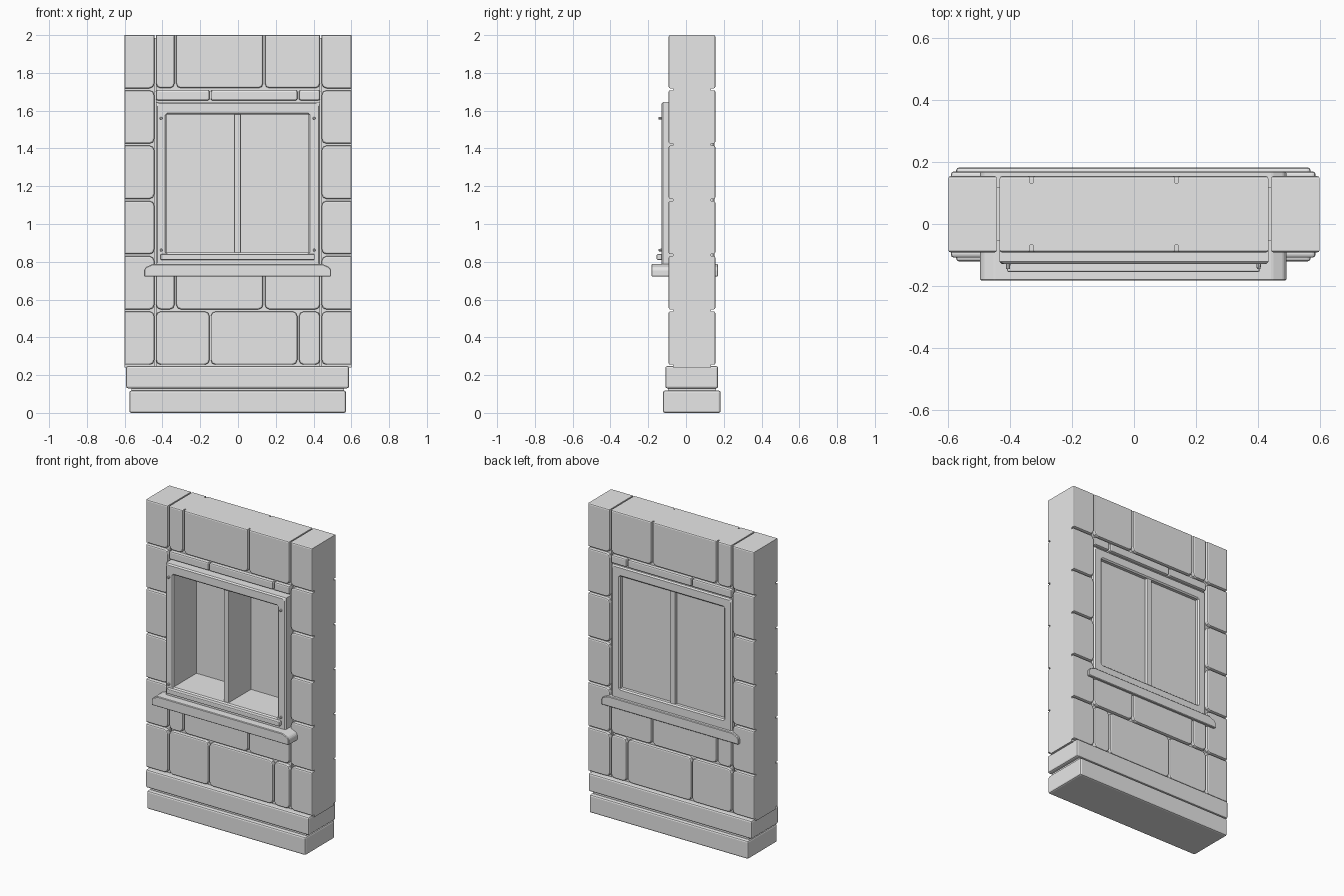
import bpy, bmesh, math
from mathutils import Matrix

cube = bpy.data.objects.get("Cube")
if cube:
    bpy.data.objects.remove(cube, do_unlink=True)

stone = bpy.data.materials.new("plain grey")
stone.use_nodes = True
GREY = (0.8, 0.8, 0.8, 1)
stone.diffuse_color = GREY
stone.node_tree.nodes["Principled BSDF"].inputs["Base Color"].default_value = GREY


def finish(bm, name):
    bmesh.ops.recalc_face_normals(bm, faces=bm.faces)
    mesh = bpy.data.meshes.new(name)
    bm.to_mesh(mesh)
    bm.free()
    mesh.materials.append(stone)
    obj = bpy.data.objects.new(name, mesh)
    bpy.context.collection.objects.link(obj)
    return obj


def box_mesh(x, y, z):
    bm = bmesh.new()
    bmesh.ops.create_cube(bm, size=1)
    for v in bm.verts:
        v.co = [lo + (c + 0.5) * (hi - lo) for c, (lo, hi) in zip(v.co, (x, y, z))]
    return bm


def box(name, x, y, z, bevel=0):
    bm = box_mesh(x, y, z)
    if bevel:
        bmesh.ops.bevel(bm, geom=bm.edges[:], offset=bevel, segments=2,
                        profile=0.5, affect='EDGES')
    return finish(bm, name)


def prism(name, points, y, bevel):
    """Extrude an x-z outline along y."""
    bm = bmesh.new()
    face = bm.faces.new([bm.verts.new((px, y[0], pz)) for px, pz in points])
    new = bmesh.ops.extrude_face_region(bm, geom=[face])["geom"]
    for v in new:
        if isinstance(v, bmesh.types.BMVert):
            v.co.y = y[1]
    bmesh.ops.bevel(bm, geom=bm.edges[:], offset=bevel, segments=1, affect='EDGES')
    return finish(bm, name)


HALF, TOP = 0.6, 2.0
CORE = (-0.068, 0.133)
FACE = (-0.092, 0.155)


def facing(name, x, z):
    """Raised stone on both wall faces, rounded except at the wall's own edges."""
    for side, word in enumerate(("front", "back")):
        out = FACE[side]
        bm = box_mesh(x, sorted((CORE[side], out)), z)
        radius = min(0.025, (z[1] - z[0]) * 0.15)
        corners = [e for e in bm.edges
                   if abs(e.verts[0].co.y - e.verts[1].co.y) > 0.01
                   and abs(e.verts[0].co.x) < HALF - 0.001
                   and e.verts[0].co.z < TOP - 0.001]
        if corners:
            bmesh.ops.bevel(bm, geom=corners, offset=radius, segments=2,
                            profile=0.5, affect='EDGES')
        rim = [e for e in bm.edges if all(abs(v.co.y - out) < 1e-4 for v in e.verts)]
        bmesh.ops.bevel(bm, geom=rim, offset=0.008, segments=2, profile=0.5,
                        affect='EDGES')
        finish(bm, f"{word}_{name}")


# Plinth courses with a recessed joint between and above them
box("lower_plinth", (-0.575, 0.571), (-0.121, 0.183), (0, 0.118), 0.01)
box("upper_plinth", (-0.592, 0.587), (-0.109, 0.17), (0.13, 0.248), 0.01)
box("plinth_core", (-0.565, 0.56), (-0.095, 0.158), (0.05, 0.2))

# Wall cores, split by the two upright joints
for s, word in ((-1, "right"), (1, "left")):
    box(f"{word}_pillar_core", sorted((s * 0.443, s * HALF)), CORE, (0.24, TOP))
    box(f"{word}_joint_fill", sorted((s * 0.4, s * 0.5)), (-0.055, 0.12), (0.24, 1.985))
box("wall_core_below_window", (-0.434, 0.434), CORE, (0.24, 0.82))
box("wall_core_above_window", (-0.434, 0.434), CORE, (1.61, TOP))

# Corner stones, six to a side
for row in range(6):
    z = (0.255 + row * 0.2927, 0.537 + row * 0.2926)
    for s, word in ((-1, "right"), (1, "left")):
        facing(f"{word}_corner_stone_{row + 1}", sorted((s * 0.443, s * HALF)), z)

# Wall stones in alternating bond
bond_a = ((-0.434, -0.151), (-0.144, 0.314), (0.323, 0.434))
bond_b = ((-0.434, -0.336), (-0.327, 0.133), (0.142, 0.434))
rows = ((bond_a, 0.255, 0.537), (bond_b, 0.548, 0.765),
        (bond_a, 1.655, 1.708), (bond_b, 1.719, TOP))
for r, (bond, low, high) in enumerate(rows):
    for i, x in enumerate(bond):
        facing(f"wall_stone_{r + 1}_{i + 1}", x, (low, high))


# Deep window frame with an open centre
def ring(name, outer, inner, y):
    def corners(r):
        x0, x1, z0, z1 = r
        return ((x0, z0), (x1, z0), (x1, z1), (x0, z1))
    bm = bmesh.new()
    loops = [[bm.verts.new((px, py, pz)) for px, pz in corners(r)]
             for r, py in ((outer, y[0]), (inner, y[0]), (inner, y[1]), (outer, y[1]))]
    for k in range(4):
        a, b = loops[k], loops[(k + 1) % 4]
        for i in range(4):
            j = (i + 1) % 4
            bm.faces.new((a[i], a[j], b[j], b[i]))
    rims = [e for e in bm.edges if abs(e.verts[0].co.y - e.verts[1].co.y) < 1e-4]
    bmesh.ops.bevel(bm, geom=rims, offset=0.008, segments=1, affect='EDGES')
    return finish(bm, name)


ring("window_frame", (-0.434, 0.434, 0.77, 1.645), (-0.378, 0.374, 0.848, 1.58),
     (-0.13, 0.15))
box("window_mullion", (-0.02, 0.015), (-0.118, 0.142), (0.84, 1.59), 0.004)
box("window_panes", (-0.39, 0.385), (0.112, 0.122), (0.84, 1.59))

# Rail and bolts on the front of the frame
box("frame_rail", (-0.41, 0.406), (-0.155, -0.12), (0.81, 0.84), 0.005)
for x in (-0.407, 0.403):
    for z in (0.862, 1.56):
        bm = bmesh.new()
        bmesh.ops.create_cone(bm, cap_ends=True, segments=8, radius1=0.009,
                              radius2=0.006, depth=0.03)
        bm.transform(Matrix.Translation((x, -0.13, z))
                     @ Matrix.Rotation(math.pi / 2, 4, 'X'))
        finish(bm, "frame_bolt")

# Sill running through the wall, with sloped shoulders
prism("window_sill",
      ((-0.497, 0.722), (0.493, 0.722), (0.493, 0.758), (0.483, 0.772),
       (0.447, 0.788), (-0.451, 0.788), (-0.487, 0.772), (-0.497, 0.758)),
      (-0.183, 0.17), 0.004)
